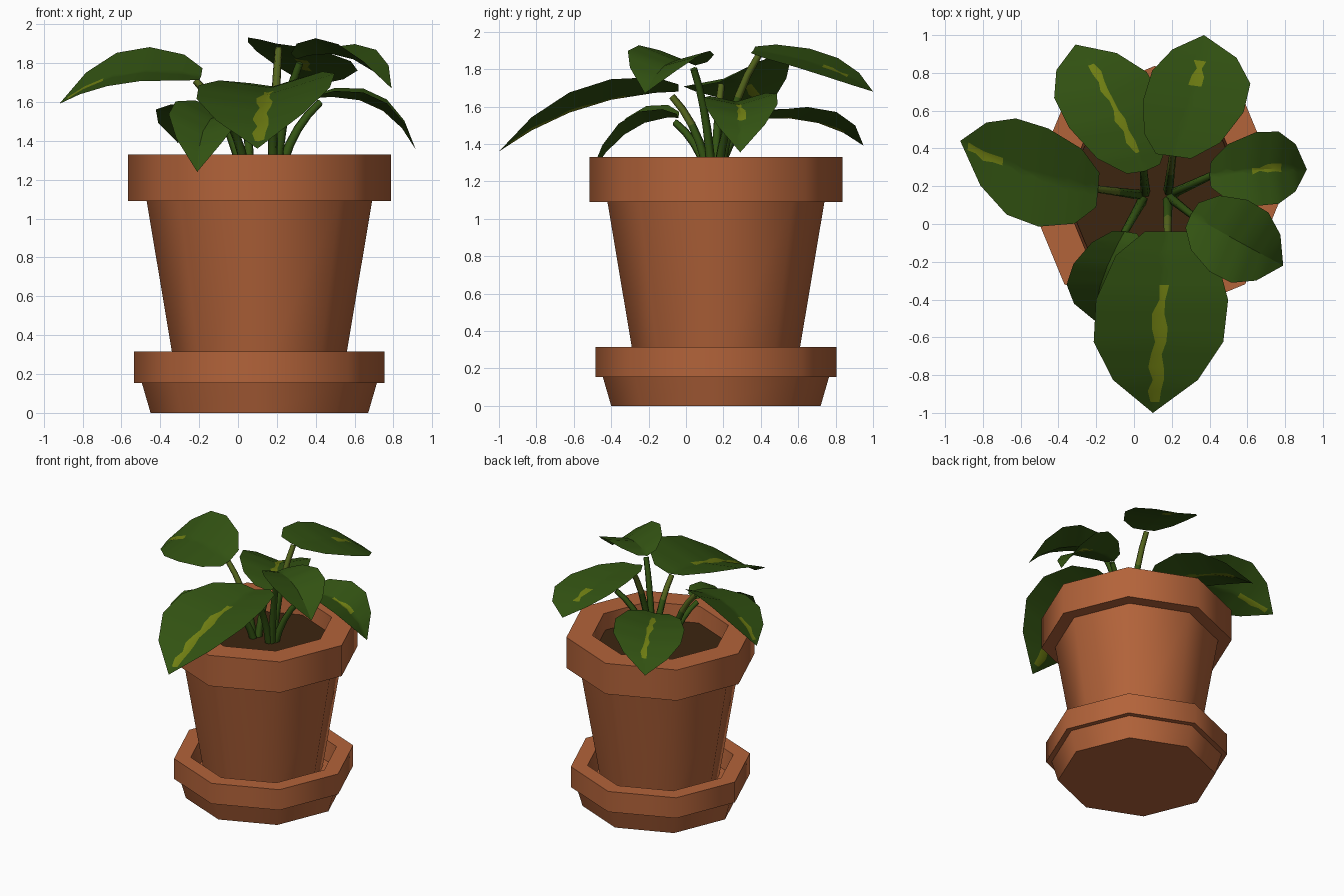
import bpy, bmesh, math, random
from mathutils import Vector

if "Cube" in bpy.data.objects:
    bpy.data.objects.remove(bpy.data.objects["Cube"])

random.seed(4)
CENTRE = Vector((0.11, 0.16, 0))


def material(name, rgb):
    m = bpy.data.materials.new(name)
    m.diffuse_color = (*rgb, 1)
    m.use_nodes = True
    m.node_tree.nodes["Principled BSDF"].inputs["Base Color"].default_value = m.diffuse_color
    return m


TERRACOTTA = material("terracotta", (0.45, 0.125, 0.042))
SOIL = material("dark soil", (0.045, 0.018, 0.005))
LEAF = material("leaf green", (0.032, 0.085, 0.006))
STREAK = material("yellow green streak", (0.16, 0.21, 0.006))
OLIVE = material("olive stalk", (0.09, 0.13, 0.012))


def finish(bm, name, mats, angle):
    me = bpy.data.meshes.new(name)
    bm.to_mesh(me)
    bm.free()
    ob = bpy.data.objects.new(name, me)
    bpy.context.collection.objects.link(ob)
    for m in mats:
        me.materials.append(m)
    bpy.ops.object.select_all(action='DESELECT')
    ob.select_set(True)
    bpy.context.view_layer.objects.active = ob
    bpy.ops.object.shade_smooth_by_angle(angle=math.radians(angle))
    return ob


def bridge(bm, rings):
    """Join a list of closed vertex rings with quads."""
    n = len(rings[0])
    for a, b in zip(rings, rings[1:]):
        for i in range(n):
            j = (i + 1) % n
            bm.faces.new((a[i], a[j], b[j], b[i]))


def lathe(name, profile, mat, sides=8):
    """Octagonal turned part, capped at both ends of the profile."""
    bm = bmesh.new()
    rings = []
    for r, z in profile:
        rings.append([bm.verts.new(CENTRE + Vector((
            r * math.cos(math.tau * i / sides),
            r * math.sin(math.tau * i / sides), z))) for i in range(sides)])
    bridge(bm, rings)
    bm.faces.new(rings[0][::-1])
    bm.faces.new(rings[-1])
    return finish(bm, name, [mat], 50)


# Saucer, pot and soil
lathe("saucer", [(0.56, 0), (0.605, 0.155), (0.645, 0.155), (0.645, 0.315),
                 (0.525, 0.315), (0.50, 0.17)], TERRACOTTA)
lathe("pot", [(0.425, 0.165), (0.58, 1.09), (0.677, 1.09), (0.677, 1.33),
              (0.49, 1.33), (0.475, 1.17)], TERRACOTTA)
lathe("soil", [(0.476, 1.19), (0.476, 1.205)], SOIL)


def along(base, mid, tip, t, k=0.45):
    """Quadratic through base (t=0), mid (t=k) and tip (t=1)."""
    return (base * ((t - k) * (t - 1) / k)
            + mid * (t * (t - 1) / (k * (k - 1)))
            + tip * (t * (t - k) / (1 - k)))


ROWS = [(0, 0.35), (0.12, 0.76), (0.35, 1), (0.58, 0.98), (0.8, 0.64), (1, 0)]


def leaf(name, base, mid, tip, left, right, streak):
    """Folded leaf: midrib, two wings and an irregular painted streak."""
    base, mid, tip, left, right = map(Vector, (base, mid, tip, left, right))
    dl, dr = left - mid, right - mid
    # three steps between outline corners give room for the streak
    steps = []
    for (t0, w0), (t1, w1) in zip(ROWS, ROWS[1:]):
        p0, p1 = along(base, mid, tip, t0), along(base, mid, tip, t1)
        for s in (0, 1 / 3, 2 / 3):
            steps.append((t0 + (t1 - t0) * s, p0.lerp(p1, s), w0 + (w1 - w0) * s))
    bm = bmesh.new()
    rows = []
    for t, p, w in steps:
        a, b = (min(w * 0.5, random.uniform(0.03, 0.14)) for _ in range(2))
        rows.append([bm.verts.new(q) for q in
                     (p + dl * w, p + dl * a, p, p + dr * b, p + dr * w)])
    for r, (lo, hi) in enumerate(zip(rows, rows[1:])):
        for i in range(4):
            f = bm.faces.new((lo[i], lo[i + 1], hi[i + 1], hi[i]))
            if i in (1, 2) and streak[0] <= steps[r][0] < streak[1]:
                f.material_index = 1
    end = bm.verts.new(tip)
    for i in range(4):
        bm.faces.new((rows[-1][i], rows[-1][i + 1], end))
    return finish(bm, name, [LEAF, STREAK], 30)


def stem(name, start, end, light):
    """Five-sided stalk bending outward from the soil to the leaf base."""
    start, end = Vector(start), Vector(end)
    bend = Vector((start.x * 0.75 + end.x * 0.25,
                   start.y * 0.75 + end.y * 0.25,
                   start.z + (end.z - start.z) * 0.65))
    bm = bmesh.new()
    rings = []
    for k in range(6):
        t = k / 5
        p = start.lerp(bend, t).lerp(bend.lerp(end, t), t)
        d = (bend - start).lerp(end - bend, t).normalized()
        u = d.cross(Vector((0.3, 1, 0))).normalized()
        v = d.cross(u)
        r = 0.028 - 0.008 * t
        rings.append([bm.verts.new(p + r * (u * math.cos(a) + v * math.sin(a)))
                      for a in (math.tau * i / 5 for i in range(5))])
    bridge(bm, rings)
    bm.faces.new(rings[0][::-1])
    bm.faces.new(rings[-1])
    bm.faces.ensure_lookup_table()
    if light:
        for f in bm.faces[15:25]:
            f.material_index = 1
    bmesh.ops.recalc_face_normals(bm, faces=bm.faces)
    return finish(bm, name, [LEAF, OLIVE], 80)


L_ROOT, R_ROOT = (0.06, 0.15, 1.19), (0.18, 0.15, 1.19)
# name: base, mid, tip, left edge, right edge, streak range, root, light stalk
LEAVES = {
    "front": ((0.18, -0.04, 1.68), (0.14, -0.5, 1.61), (0.1, -1, 1.36),
              (0.49, -0.5, 1.72), (-0.21, -0.5, 1.66), (0.2, 0.9), R_ROOT, True),
    "left": ((-0.19, 0.18, 1.73), (-0.55, 0.27, 1.75), (-0.92, 0.44, 1.59),
             (-0.58, 0.01, 1.70), (-0.53, 0.53, 1.875), (0.62, 0.9), L_ROOT, True),
    "back": ((0.2, 0.36, 1.90), (0.31, 0.7, 1.83), (0.37, 1, 1.68),
             (0.07, 0.73, 1.89), (0.6, 0.66, 1.79), (0.5, 0.7), R_ROOT, True),
    "back_left": ((0.06, 0.28, 1.52), (-0.1, 0.62, 1.53), (-0.31, 0.95, 1.39),
                  (-0.38, 0.58, 1.58), (0.12, 0.72, 1.59), (0.1, 0.75), L_ROOT, False),
    "right": ((0.4, 0.26, 1.62), (0.68, 0.29, 1.59), (0.915, 0.29, 1.355),
              (0.7, 0.49, 1.65), (0.7, 0.1, 1.63), (0.3, 0.6), R_ROOT, False),
    "right_front": ((0.3, 0.05, 1.82), (0.53, -0.08, 1.84), (0.79, -0.22, 1.67),
                    (0.65, 0.1, 1.89), (0.45, -0.28, 1.92), (2, 2), R_ROOT, False),
    "front_left": ((-0.05, -0.04, 1.54), (-0.16, -0.27, 1.49), (-0.21, -0.51, 1.24),
                   (0.03, -0.3, 1.55), (-0.34, -0.26, 1.58), (2, 2), L_ROOT, False),
}
for name, (base, mid, tip, left, right, streak, root, light) in LEAVES.items():
    leaf(name + "_leaf", base, mid, tip, left, right, streak)
    # spread the roots slightly toward each leaf
    out = (Vector(base) - Vector(root)) * 0.12
    out.z = 0
    stem(name + "_stem", Vector(root) + out,
         Vector(base).lerp(Vector(mid), 0.08) - Vector((0, 0, 0.02)), light)
